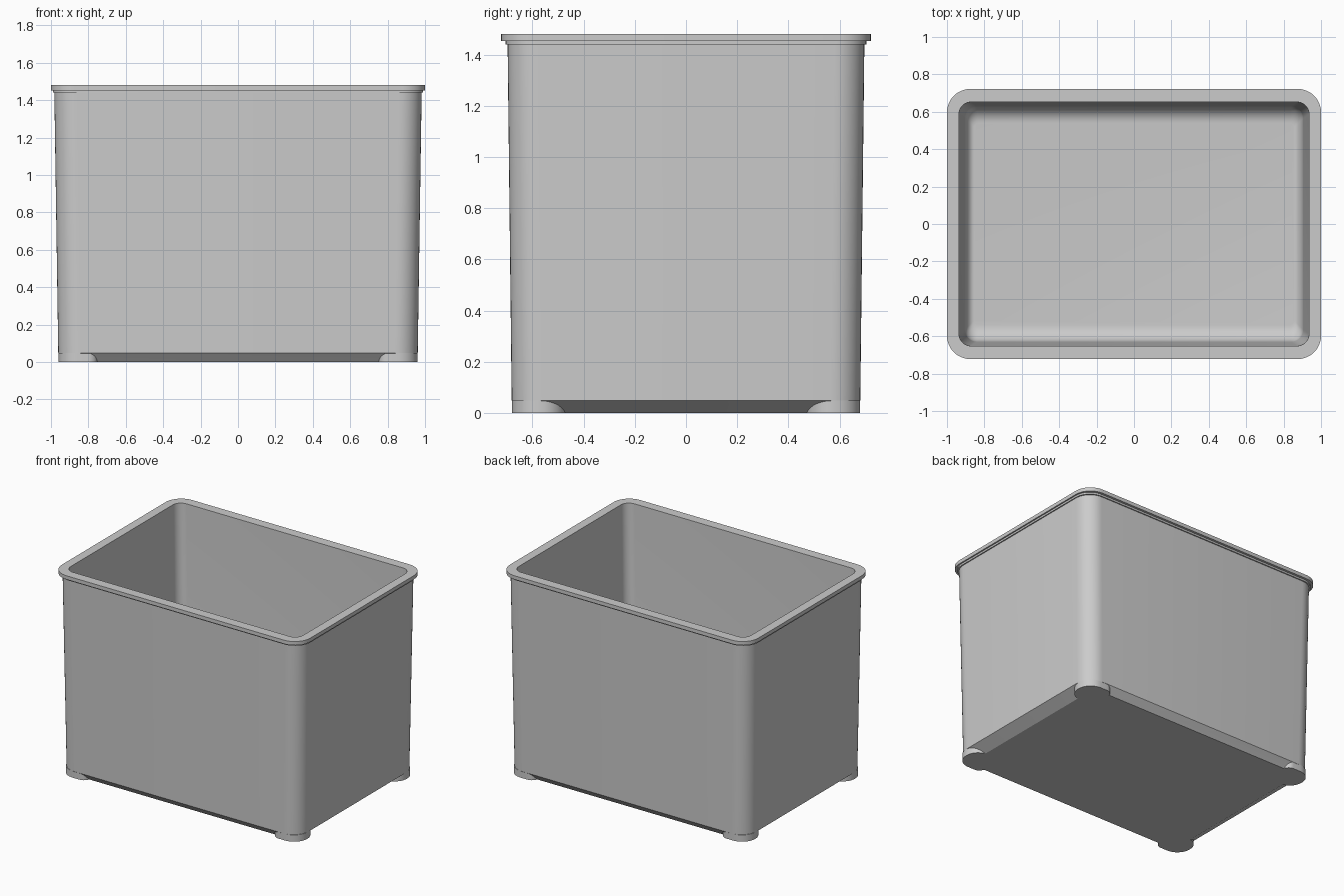
import bpy
import bmesh
import math

if "Cube" in bpy.data.objects:
    bpy.data.objects.remove(bpy.data.objects["Cube"], do_unlink=True)

plastic = bpy.data.materials.new("light grey plastic")
plastic.use_nodes = True
plastic.diffuse_color = (0.6, 0.6, 0.6, 1)
plastic.node_tree.nodes["Principled BSDF"].inputs["Base Color"].default_value = (0.6, 0.6, 0.6, 1)

SEGMENTS = 10


def outline(hx, hy, radii, cx=0, cy=0):
    """Rounded rectangle; corner radii run counter-clockwise from +x +y."""
    points = []
    signs = [(1, 1), (-1, 1), (-1, -1), (1, -1)]
    for corner, ((sx, sy), r) in enumerate(zip(signs, radii)):
        for i in range(SEGMENTS + 1):
            a = (corner + i / SEGMENTS) * math.pi / 2
            points.append((cx + sx * (hx - r) + r * math.cos(a),
                           cy + sy * (hy - r) + r * math.sin(a)))
    return points


def loft(name, sections):
    """Skin a list of (outline, height) sections and cap both ends."""
    bm = bmesh.new()
    rings = [[bm.verts.new((x, y, z)) for x, y in pts] for pts, z in sections]
    for low, high in zip(rings, rings[1:]):
        for i in range(len(low)):
            j = (i + 1) % len(low)
            bm.faces.new((low[i], low[j], high[j], high[i]))
    bm.faces.new(rings[0])
    bm.faces.new(rings[-1])
    bmesh.ops.recalc_face_normals(bm, faces=bm.faces)
    mesh = bpy.data.meshes.new(name)
    bm.to_mesh(mesh)
    bm.free()
    mesh.materials.append(plastic)
    obj = bpy.data.objects.new(name, mesh)
    bpy.context.collection.objects.link(obj)
    bpy.ops.object.select_all(action="DESELECT")
    obj.select_set(True)
    bpy.context.view_layer.objects.active = obj
    bpy.ops.object.shade_smooth_by_angle(angle=math.radians(30))
    return obj


# Bin shell: bevelled base, tapered walls, stepped rim
profile = [
    (0.88, 0.64, 0.08, 0.0),
    (0.961, 0.681, 0.12, 0.048),
    (0.982, 0.697, 0.12, 1.44),
    (0.99, 0.705, 0.12, 1.44),
    (0.99, 0.705, 0.12, 1.453),
    (1.0, 0.722, 0.125, 1.453),
    (1.0, 0.722, 0.125, 1.48),
    (0.936, 0.652, 0.065, 1.48),
]
# Inside: walls taper down into a rounded floor edge
FLOOR = 0.05
for i in range(SEGMENTS + 1):
    a = i / SEGMENTS * math.pi / 2
    inward = 1 - math.cos(a)
    profile.append((0.905 - 0.05 * inward, 0.63 - 0.09 * inward,
                    0.065 - 0.04 * inward, FLOOR + 0.09 * (1 - math.sin(a))))
loft("storage_bin", [(outline(hx, hy, [r] * 4), z) for hx, hy, r, z in profile])

# Corner feet, mirrored to all four corners
foot_outline = outline(0.105, 0.105, (0.12 * 0.87, 0.05, 0.08, 0.1), 0.855, 0.575)
feet = loft("corner_feet", [(foot_outline, 0.0), (foot_outline, 0.049)])
mirror = feet.modifiers.new("four_corners", "MIRROR")
mirror.use_axis = (True, True, False)
mirror.use_clip = False
mirror.use_mirror_merge = False
